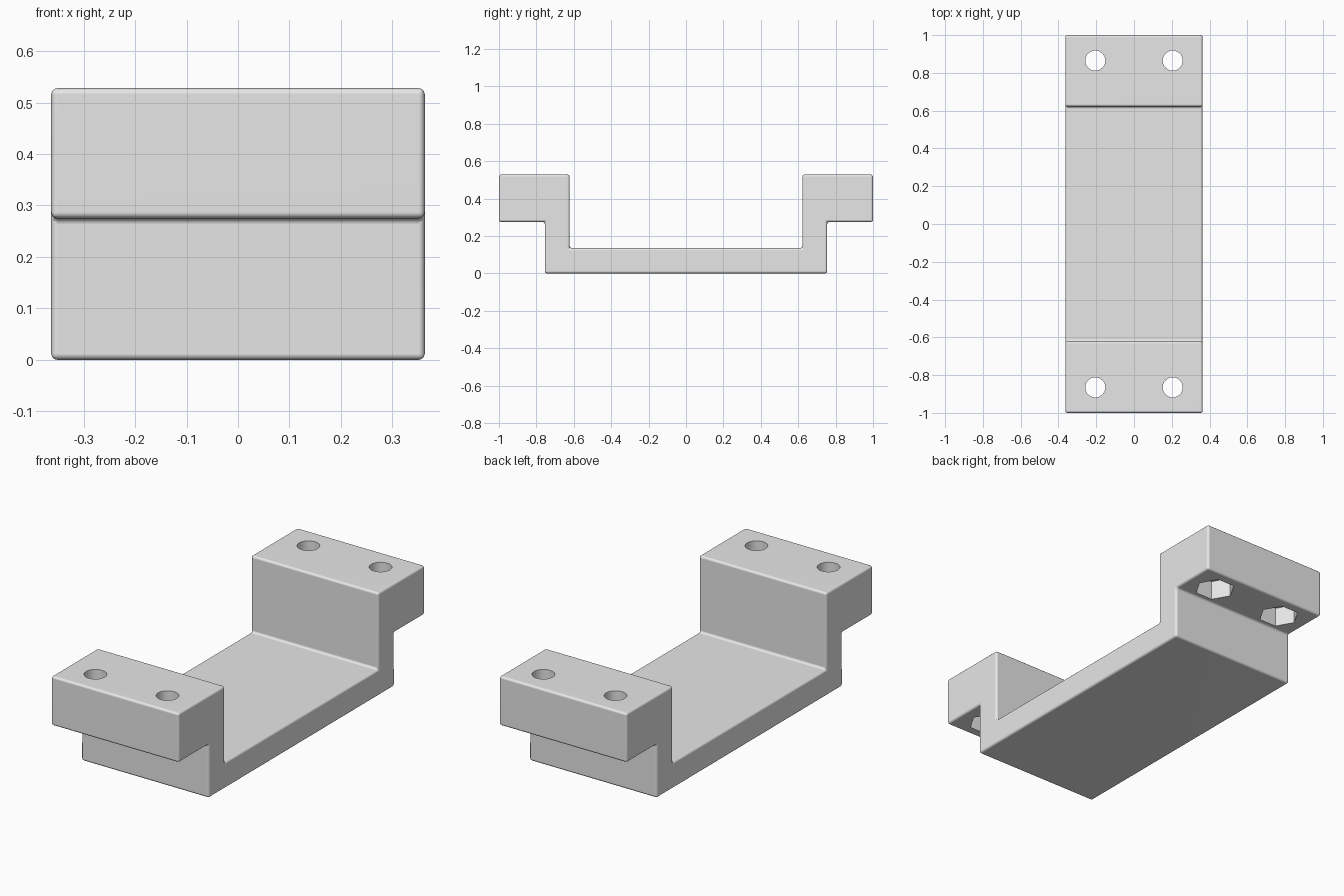
import bpy
import bmesh
from math import pi
from mathutils import Matrix

cube = bpy.data.objects.get("Cube")
if cube:
    bpy.data.objects.remove(cube, do_unlink=True)

HALF_WIDTH = 0.363
HOLE_X, HOLE_Y = 0.205, 0.865
UNDERSIDE, TOP = 0.275, 0.528
NUT_DEPTH = 0.1

grey = bpy.data.materials.new("plain grey")
grey.use_nodes = True
grey.diffuse_color = (0.8, 0.8, 0.8, 1)
grey.node_tree.nodes["Principled BSDF"].inputs["Base Color"].default_value = (0.8, 0.8, 0.8, 1)


def make_object(name, bm):
    mesh = bpy.data.meshes.new(name)
    bm.to_mesh(mesh)
    bm.free()
    mesh.materials.append(grey)
    obj = bpy.data.objects.new(name, mesh)
    bpy.context.collection.objects.link(obj)
    return obj


def add_prism(bm, sides, radius, x, y, low, high):
    """Upright prism with one corner pointing along y."""
    place = Matrix.Translation((x, y, (low + high) / 2)) @ Matrix.Rotation(pi / 2, 4, "Z")
    bmesh.ops.create_cone(bm, cap_ends=True, segments=sides, radius1=radius,
                          radius2=radius, depth=high - low, matrix=place)


# Bracket body: mirrored step profile pushed along x, all edges rounded
half = [(0.755, 0), (0.755, UNDERSIDE), (1, UNDERSIDE), (1, TOP), (0.622, TOP), (0.622, 0.135)]
profile = half + [(-y, z) for y, z in reversed(half)]
bm = bmesh.new()
side = bm.faces.new([bm.verts.new((-HALF_WIDTH, y, z)) for y, z in profile])
pushed = bmesh.ops.extrude_face_region(bm, geom=[side])
bmesh.ops.translate(bm, vec=(2 * HALF_WIDTH, 0, 0),
                    verts=[v for v in pushed["geom"] if isinstance(v, bmesh.types.BMVert)])
bmesh.ops.recalc_face_normals(bm, faces=bm.faces)
bmesh.ops.bevel(bm, geom=bm.edges[:], offset=0.012, segments=3, profile=0.5, affect="EDGES")
bracket = make_object("bracket", bm)

# Screw holes and the hexagonal nut pockets under the flanges
holes, pockets = bmesh.new(), bmesh.new()
for x in (-HOLE_X, HOLE_X):
    for y in (-HOLE_Y, HOLE_Y):
        add_prism(holes, 48, 0.053, x, y, UNDERSIDE - 0.05, TOP + 0.05)
        add_prism(pockets, 6, 0.098, x, y, UNDERSIDE - 0.05, UNDERSIDE + NUT_DEPTH)
cutters = [make_object("screw_hole_cutter", holes), make_object("nut_pocket_cutter", pockets)]

bpy.ops.object.select_all(action="DESELECT")
bracket.select_set(True)
bpy.context.view_layer.objects.active = bracket
for cutter in cutters:
    cutter.hide_render = True
    cut = bracket.modifiers.new(cutter.name, "BOOLEAN")
    cut.operation = "DIFFERENCE"
    cut.solver = "EXACT"
    cut.object = cutter
    bpy.ops.object.modifier_apply(modifier=cut.name)
    bpy.data.objects.remove(cutter, do_unlink=True)

# Smooth roundings, flat main faces
bpy.ops.object.shade_smooth_by_angle(angle=pi / 5)
weighted = bracket.modifiers.new("flat main faces", "WEIGHTED_NORMAL")
weighted.keep_sharp = True
